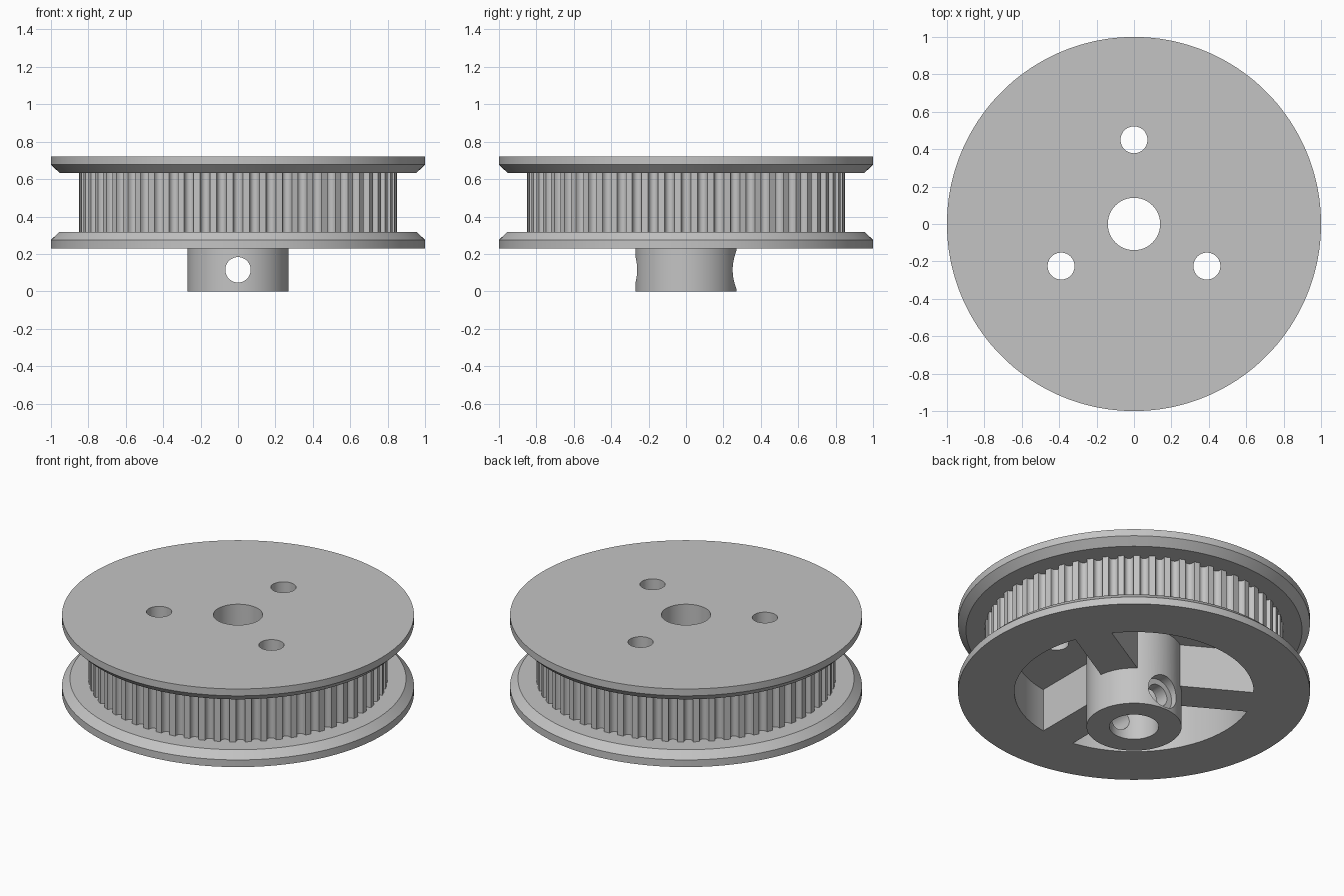
import bpy, bmesh
from math import sin, cos, asin, pi, radians
from mathutils import Matrix

if "Cube" in bpy.data.objects:
    bpy.data.objects.remove(bpy.data.objects["Cube"])

# Key sizes
BASE, TOP = 0.23, 0.72
TOOTH_R, TEETH = 0.85, 60
POCKET_R, POCKET_TOP, SPOKE_W = 0.68, 0.5, 0.22
HUB_R, BORE_R, SCREW_Z = 0.27, 0.14, 0.115

grey = bpy.data.materials.new("metal_grey")
grey.use_nodes = True
colour = (0.55, 0.55, 0.55, 1)
grey.diffuse_color = colour
grey.node_tree.nodes["Principled BSDF"].inputs["Base Color"].default_value = colour


def polar(r, a):
    return (r * cos(a), r * sin(a))


def circle(r, n=128):
    return [polar(r, 2 * pi * i / n) for i in range(n)]


def loft(name, rings, heights):
    """Solid through matching outlines stacked along z."""
    bm = bmesh.new()
    loops = [[bm.verts.new((x, y, z)) for x, y in ring]
             for ring, z in zip(rings, heights)]
    n = len(loops[0])
    for low, high in zip(loops, loops[1:]):
        for i in range(n):
            j = (i + 1) % n
            bm.faces.new((low[i], low[j], high[j], high[i]))
    bm.faces.new(loops[0][::-1])
    bm.faces.new(loops[-1])
    bmesh.ops.recalc_face_normals(bm, faces=bm.faces)
    mesh = bpy.data.meshes.new(name)
    bm.to_mesh(mesh)
    bm.free()
    mesh.materials.append(grey)
    ob = bpy.data.objects.new(name, mesh)
    bpy.context.collection.objects.link(ob)
    return ob


def prism(name, outline, z0, z1):
    return loft(name, [outline, outline], [z0, z1])


def combine(target, tool, operation):
    """Apply a boolean and discard the tool object."""
    mod = target.modifiers.new("boolean", 'BOOLEAN')
    mod.operation, mod.object, mod.solver = operation, tool, 'EXACT'
    bpy.context.view_layer.objects.active = target
    bpy.ops.object.modifier_apply(modifier=mod.name)
    bpy.data.objects.remove(tool)


def drill_y(name, r, y0, y1):
    """Cylinder lying along y at the set screw height."""
    ob = prism(name, circle(r, 48), y0, y1)
    ob.data.transform(Matrix.Translation((0, 0, SCREW_Z)) @ Matrix.Rotation(-pi / 2, 4, 'X'))
    return ob


# Toothed core: rounded grooves around the rim
outline = []
pitch = 2 * pi / TEETH
for t in range(TEETH):
    for k in range(9):
        u = pi * k / 8
        outline.append(polar(TOOTH_R - 0.034 * sin(u) ** 0.8,
                             t * pitch - 0.031 * cos(u)))
pulley = prism("pulley", outline, BASE + 0.02, TOP - 0.02)

# Chamfered flanges
wide, narrow = circle(1, 180), circle(0.955, 180)
combine(pulley, loft("lower_flange", [wide, wide, narrow], [BASE, 0.275, 0.318]), 'UNION')
combine(pulley, loft("upper_flange", [narrow, wide, wide], [0.634, 0.677, TOP]), 'UNION')

# Three pockets underneath, leaving straight spokes between them
for mid in (90, 210, 330):
    sector = []
    for r, way in ((POCKET_R, 1), (0.2, -1)):
        half = pi / 3 - asin(SPOKE_W / 2 / r)
        sector += [polar(r, radians(mid) + way * half * (i / 16 - 1)) for i in range(33)]
    combine(pulley, prism("pocket", sector, BASE - 0.1, POCKET_TOP), 'DIFFERENCE')

# Hub
combine(pulley, prism("hub", circle(HUB_R, 96), 0, 0.6), 'UNION')

# Shaft bore and bolt holes
combine(pulley, prism("bore", circle(BORE_R, 64), -0.1, 0.9), 'DIFFERENCE')
for mid in (90, 210, 330):
    hole = prism("bolt_hole", circle(0.072, 40), 0.4, 0.9)
    hole.data.transform(Matrix.Translation((*polar(0.45, radians(mid)), 0)))
    combine(pulley, hole, 'DIFFERENCE')

# Set screw hole with a wider recess at the back
combine(pulley, drill_y("screw_hole", 0.068, -0.4, 0.4), 'DIFFERENCE')
combine(pulley, drill_y("screw_recess", 0.103, 0.21, 0.4), 'DIFFERENCE')

bpy.ops.object.select_all(action='DESELECT')
pulley.select_set(True)
bpy.context.view_layer.objects.active = pulley
bpy.ops.object.shade_smooth_by_angle(angle=radians(30))
